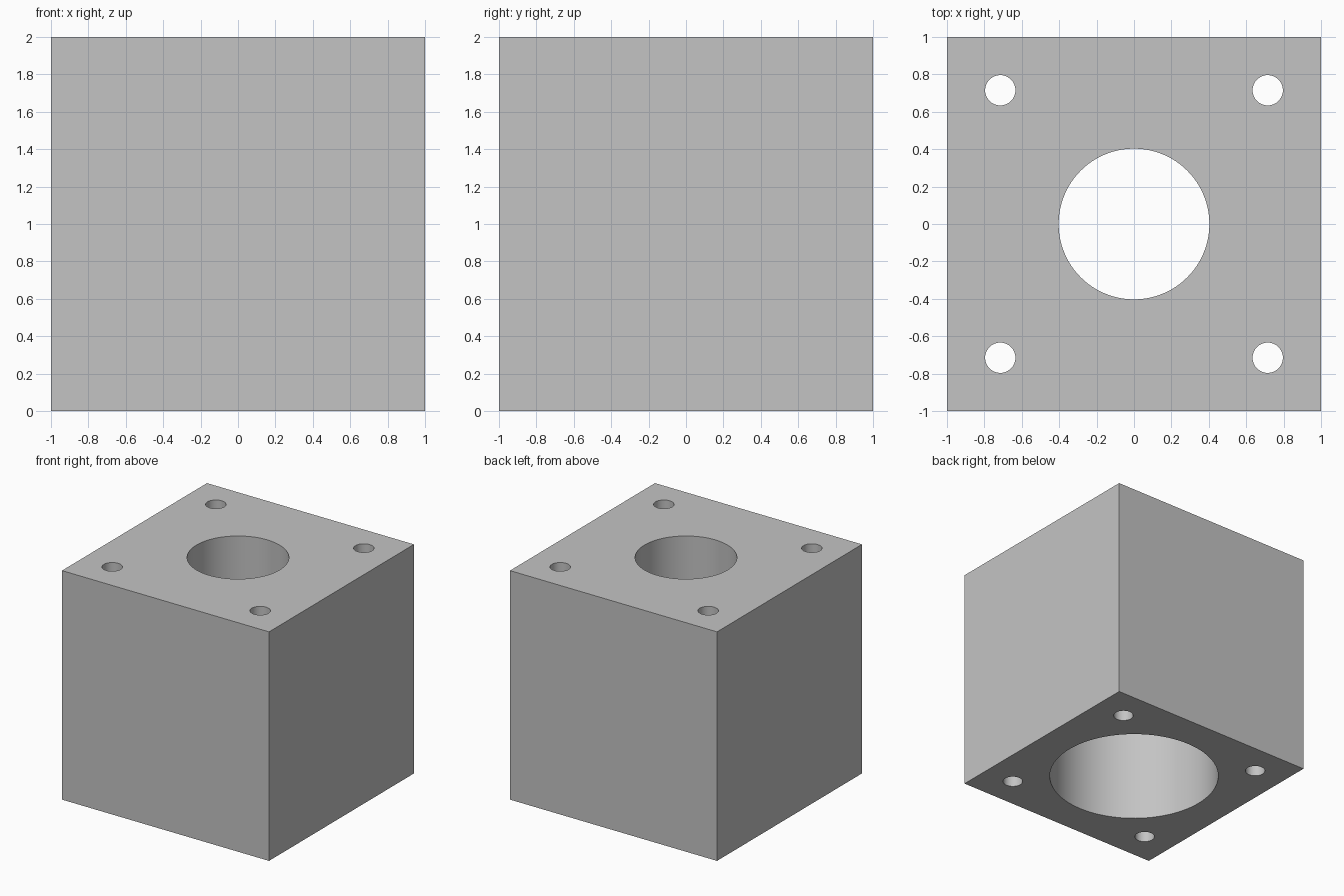
import bpy
import math

default = bpy.data.objects.get("Cube")
if default:
    bpy.data.objects.remove(default, do_unlink=True)

HOLE_OFFSET = 0.715
STEP_HEIGHT = 1.3

# Single flat grey
grey = bpy.data.materials.new("light grey")
grey.use_nodes = True
colour = (0.55, 0.55, 0.55, 1)
grey.diffuse_color = colour
grey.node_tree.nodes["Principled BSDF"].inputs["Base Color"].default_value = colour

# Solid block
bpy.ops.mesh.primitive_cube_add(size=2, location=(0, 0, 1))
block = bpy.context.object
block.name = "mounting_block"
block.data.materials.append(grey)


def drill(name, x, y, radius, bottom, top, sides):
    """Cut a vertical round hole through the block."""
    bpy.ops.mesh.primitive_cylinder_add(
        vertices=sides, radius=radius, depth=top - bottom,
        location=(x, y, (top + bottom) / 2))
    cutter = bpy.context.object
    cutter.name = name + "_cutter"
    cutter.data.materials.append(grey)
    cutter.hide_render = True
    cut = block.modifiers.new(name, 'BOOLEAN')
    cut.operation = 'DIFFERENCE'
    cut.solver = 'EXACT'
    cut.object = cutter
    bpy.context.view_layer.objects.active = block
    bpy.ops.object.modifier_apply(modifier=name)
    bpy.data.objects.remove(cutter, do_unlink=True)


# Wide bore from below, narrower bore through the top
drill("lower_bore", 0, 0, 0.70, -0.2, STEP_HEIGHT, 96)
drill("upper_bore", 0, 0, 0.403, STEP_HEIGHT - 0.2, 2.2, 96)

# Bolt holes in the four corners
for sx in (-1, 1):
    for sy in (-1, 1):
        drill("bolt_hole", sx * HOLE_OFFSET, sy * HOLE_OFFSET,
              0.081, -0.2, 2.2, 48)

# Smooth hole walls with sharp rims
bpy.ops.object.select_all(action='DESELECT')
block.select_set(True)
bpy.context.view_layer.objects.active = block
bpy.ops.object.shade_smooth_by_angle(angle=math.radians(30))
